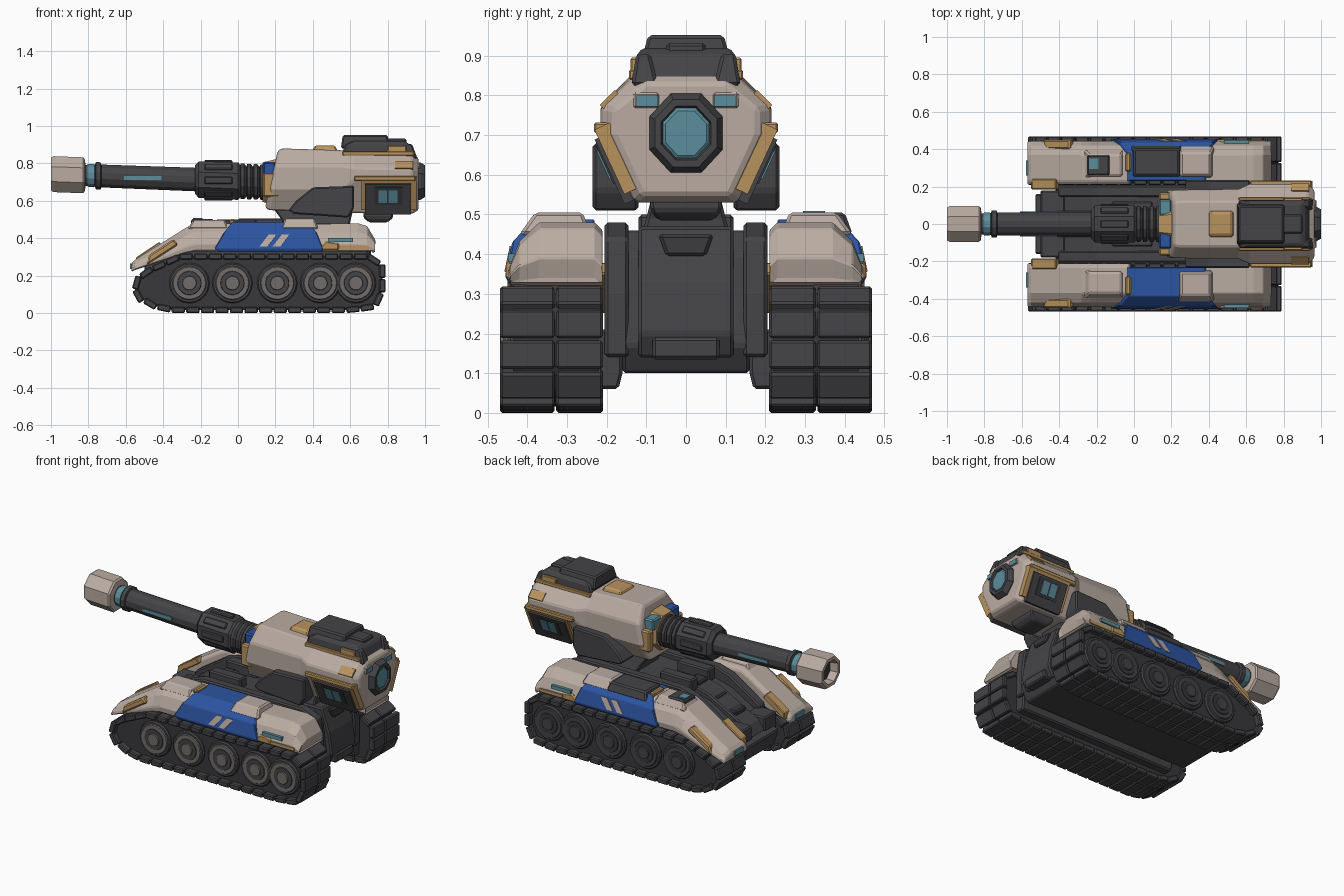
import bpy, bmesh
from math import pi, sin, cos, atan2
from mathutils import Vector, Matrix

cube = bpy.data.objects.get("Cube")
if cube:
    bpy.data.objects.remove(cube)


def material(name, rgb):
    m = bpy.data.materials.new(name)
    m.use_nodes = True
    m.diffuse_color = (*rgb, 1)
    m.node_tree.nodes["Principled BSDF"].inputs["Base Color"].default_value = (*rgb, 1)
    return m


CREAM = material("warm cream", (.49, .41, .36))
DARK = material("charcoal", (.058, .056, .062))
SHADE = material("dark charcoal", (.04, .039, .043))
GOLD = material("ochre gold", (.48, .29, .11))
BLUE = material("cobalt blue", (.025, .09, .36))
TEAL = material("teal glass", (.105, .27, .335))
GREY = material("wheel grey", (.17, .15, .14))


def finish(name, bm, mat, bevel=0):
    bmesh.ops.recalc_face_normals(bm, faces=bm.faces)
    me = bpy.data.meshes.new(name)
    bm.to_mesh(me)
    bm.free()
    me.materials.append(mat)
    ob = bpy.data.objects.new(name, me)
    bpy.context.collection.objects.link(ob)
    if bevel:
        b = ob.modifiers.new("edge", "BEVEL")
        b.width, b.segments, b.limit_method = bevel, 1, "ANGLE"
    return ob


def loft(name, rings, mat, bevel=0):
    """Skin equal-length rings of points and cap both ends."""
    bm = bmesh.new()
    vs = [[bm.verts.new(p) for p in r] for r in rings]
    n = len(vs[0])
    for a, b in zip(vs, vs[1:]):
        for i in range(n):
            bm.faces.new((a[i], a[(i + 1) % n], b[(i + 1) % n], b[i]))
    bm.faces.new(vs[0])
    bm.faces.new(vs[-1])
    return finish(name, bm, mat, bevel)


def stack(name, rows, mat, s=1, bevel=.008):
    """Tapered block from (x0, x1, y0, y1, z) rows."""
    return loft(name, [[(a, s * c, z), (b, s * c, z), (b, s * d, z), (a, s * d, z)]
                       for a, b, c, d, z in rows], mat, bevel)


def box(name, x0, x1, y0, y1, z0, z1, mat, s=1, bevel=.008):
    return stack(name, [(x0, x1, y0, y1, z) for z in (z0, z1)], mat, s, bevel)


def prism(name, pts, y0, y1, mat, s=1, bevel=.008):
    return loft(name, [[(x, s * y, z) for x, z in pts] for y in (y0, y1)], mat, bevel)


def slab(name, lo, hi, x0, x1, t0, t1, d0, d1, mat, s, lean=0):
    """Plate on a sloping side; lo and hi are (y, z), t runs between them."""
    lo, hi = Vector((0, *lo)), Vector((0, *hi))
    up = hi - lo
    out = Vector((0, up.z, -up.y)).normalized()
    flip = Matrix.Scale(s, 4, (0, 1, 0)) if s < 0 else Matrix()
    rings = []
    for d in (d0, d1):
        quad = [(x0, t0), (x1, t0), (x1 + lean, t1), (x0 + lean, t1)]
        rings.append([flip @ (lo + up * t + out * d + Vector((x, 0, 0))) for x, t in quad])
    return loft(name, rings, mat)


def gun(name, stations, mat, n=8):
    """Tube along the slightly raised gun axis; radii are across flats."""
    rings = []
    for x, r in stations:
        cz, k = .705 - .038 * x, r / cos(pi / n)
        rings.append([(x, k * sin(2 * pi * (i + .5) / n), cz + k * cos(2 * pi * (i + .5) / n))
                      for i in range(n)])
    return loft(name, rings, mat)


# Hull
prism("hull", [(-.5, .1), (-.53, .2), (-.22, .38), (0, .44), (.6, .46), (.67, .4),
               (.7, .17), (.66, .1)], -.16, .16, DARK)
prism("rear_plate", [(.5, .14), (.5, .47), (.66, .47), (.71, .33), (.73, .2), (.7, .14)],
      -.12, .12, DARK)
box("rear_step", .66, .735, -.085, .085, .135, .19, DARK)
stack("rear_hatch_plate", [(.64, .7, -.05, .05, .395), (.64, .69, -.07, .07, .45)], SHADE)
prism("glacis_plate", [(-.5, .22), (-.46, .28), (-.2, .42), (-.04, .46), (0, .4)], -.07, .07, DARK)
for i in range(3):
    x = -.38 + .13 * i
    box("deck_slat", x, x + .08, -.05, .05, .3, .35 + .055 * i, SHADE)
for s in (1, -1):
    prism("hull_ridge", [(-.42, .18), (-.4, .32), (-.2, .45), (-.1, .48), (.58, .48),
                         (.68, .44), (.7, .3), (.7, .14)], .145, .205, DARK, s)
    box("nose_block", -.5, -.37, .06, .18, .18, .3, DARK, s)
    box("deck_box", -.12, .1, .05, .12, .42, .5, DARK, s)
    stack("inner_skirt", [(-.42, .68, .17, .23, .06), (-.42, .68, .16, .23, .1),
                          (-.42, .68, .16, .23, .21)], DARK, s)

# Track belts and wheels
OUTLINE = [(-.552, .125), (-.535, .185), (-.47, .23), (-.31, .302), (.7, .302), (.755, .265),
           (.772, .23), (.772, .12), (.745, .06), (.7, .03), (.6, .016), (-.35, .016),
           (-.45, .038), (-.53, .085)]


def walk(points, count):
    """Evenly spaced points and directions around a closed outline."""
    segs = [(Vector(a), Vector(b)) for a, b in zip(points, points[1:] + points[:1])]
    step = sum((b - a).length for a, b in segs) / count
    pos = step / 2
    for a, b in segs:
        d, length = (b - a).normalized(), (b - a).length
        while pos < length:
            yield a + d * pos, d, step
            pos += step
        pos -= length


for s in (1, -1):
    prism("track_core", OUTLINE, .22, .435, SHADE, s, 0)
    bm = bmesh.new()
    for p, d, step in walk(OUTLINE, 38):
        for y, w in ((.268, .118), (.4, .138)):
            m = (Matrix.Translation((p.x, s * y, p.y)) @ Matrix.Rotation(-atan2(d.y, d.x), 4, "Y")
                 @ Matrix.Diagonal((step * .92, w, .034, 1)))
            bmesh.ops.create_cube(bm, size=1, matrix=m)
    for v in bm.verts:
        v.co.z = max(v.co.z, 0)
    finish("track_links", bm, DARK, .006)
    ring_mat, gap_mat = (GREY, DARK) if s < 0 else (DARK, SHADE)
    for x in (-.26, -.03, .21, .44, .63):
        for r, y, mat in ((.108, .45, DARK), (.092, .456, ring_mat), (.066, .46, gap_mat),
                          (.038, .468, ring_mat)):
            rings = [[(x + k * r * cos(2 * pi * i / 20), s * t, .16 + k * r * sin(2 * pi * i / 20))
                      for i in range(20)] for t, k in ((.4, 1), (y - .008, 1), (y, .94))]
            loft("wheel", rings, mat)


# Fenders
def fender(name, rows, mat, s):
    rings = []
    for x, zb, zt in rows:
        h = zt - zb
        rings.append([(x, s * y, z) for y, z in (
            (.21, zb), (.44, zb), (.445, zb + .25 * h), (.42, zb + .68 * h),
            (.37, zt), (.23, zt), (.21, zt - .02))])
    return loft(name, rings, mat, .006)


PANEL = ((.456, .345), (.438, .43))
for s in (1, -1):
    fender("front_fender", [(-.57, .22, .265), (-.55, .23, .285), (-.28, .32, .455),
                            (-.23, .33, .48), (-.02, .33, .48)], CREAM, s)
    stack("fender_side_panel", [(-.1, .45, .23, .446, .325), (-.125, .455, .23, .456, .345),
                                (-.075, .42, .23, .438, .43), (-.03, .375, .23, .385, .487)],
          BLUE, s, .004)
    for x in (.115, .185):
        slab("panel_stripe", *PANEL, x, x + .042, .12, .88, -.004, .004, CREAM, s, .05)
    fender("rear_fender", [(.37, .33, .475), (.64, .33, .48), (.69, .33, .465),
                           (.735, .33, .39), (.72, .32, .34)], CREAM, s)
    stack("fender_top_box", [(.23, .43, .24, .42, .45), (.25, .41, .26, .38, .505)], CREAM, s)
    stack("fender_front_box", [(-.27, -.05, .24, .4, .45), (-.24, -.07, .26, .37, .497)], CREAM, s)
    box("fender_tab", -.045, -.015, .28, .38, .47, .502, GOLD, s)
    prism("fender_front_trim", [(-.49, .255), (-.475, .31), (-.345, .395), (-.32, .365)],
          .4, .45, GOLD, s)
    prism("fender_inner_trim", [(-.55, .25), (-.545, .297), (-.42, .38), (-.4, .35)],
          .185, .24, GOLD, s, .004)
    prism("fender_rear_trim", [(.42, .335), (.47, .385), (.54, .375), (.54, .335)],
          .4, .453, GOLD, s)
    box("fender_edge_trim", .54, .7, .4, .449, .34, .36, GOLD, s, 0)
    box("fender_rear_light", .48, .615, .4, .449, .38, .402, TEAL, s, 0)
    box("fender_tip_light", -.577, -.55, .26, .34, .235, .265, TEAL, s, 0)
stack("fender_stowage", [(-.02, .26, .24, .42, .45), (0, .24, .26, .4, .505)], DARK)
box("fender_hatch_frame", -.25, -.13, .26, .37, .47, .503, DARK)
box("fender_hatch_glass", -.24, -.19, .295, .35, .49, .509, TEAL, 1, 0)

# Turret
stack("turret_neck", [(.28, .6, -.12, .12, .42), (.24, .6, -.1, .1, .49),
                      (.18, .62, -.08, .08, .57)], DARK)
stack("turret_rear_foot", [(.7, .8, -.07, .07, .485), (.67, .83, -.09, .09, .51),
                           (.67, .83, -.09, .09, .57)], DARK)
rings = []
for x, lean, a, zt, w, zu, zl, b, zb in ((.175, .22, .11, .865, .165, .775, .67, .11, .565),
                                         (.195, .2, .12, .88, .182, .785, .66, .125, .55),
                                         (.56, 0, .12, .87, .187, .785, .66, .125, .54),
                                         (.62, 0, .13, .86, .215, .775, .71, .13, .535),
                                         (.93, 0, .125, .855, .215, .77, .71, .13, .53),
                                         (.965, 0, .1, .83, .18, .765, .7, .11, .55)):
    half = [(b, zb), (w, zl), (w, zu), (a, zt)]
    section = half + [(-y, z) for y, z in reversed(half)]
    rings.append([(x + lean * (z - .7), y, z) for y, z in section])
loft("turret_shell", rings, CREAM, .008)
gun("turret_collar", [(.13, .105), (.22, .13)], GOLD)
for s in (1, -1):
    box("collar_side", .135, .22, .125, .168, .62, .75, GOLD, s)
box("collar_glass", .135, .2, .045, .13, .74, .808, TEAL)
box("collar_cover", .135, .2, -.13, -.045, .74, .808, BLUE)
stack("roof_block", [(.39, .54, -.08, .08, .85), (.41, .52, -.06, .06, .895)], GOLD)
stack("roof_hatch", [(.55, .95, -.135, .135, .82), (.57, .92, -.125, .125, .9),
                     (.62, .89, -.11, .11, .92)], DARK)
stack("roof_hatch_top", [(.55, .81, -.115, .115, .88), (.56, .8, -.095, .095, .952)], DARK)
box("roof_hatch_rib", .7, .9, -.05, .05, .9, .932, DARK)
LOWER, UPPER = ((.135, .535), (.216, .71)), ((.215, .773), (.13, .857))
for s in (1, -1):
    prism("turret_cheek", [(.27, .55), (.31, .6), (.4, .672), (.62, .68), (.62, .56),
                           (.59, .51), (.3, .53)], .12, .235, DARK, s)
    slab("vent_frame", *LOWER, .66, .955, .12, 1.05, -.03, .012, GOLD, s)
    box("vent_ledge", .62, .95, .19, .232, .705, .732, GOLD, s, .005)
    slab("vent_panel", *LOWER, .68, .925, 0, .93, -.03, .022, DARK, s)
    slab("vent_recess", *LOWER, .73, .88, .3, .84, .02, .026, SHADE, s)
    for x in (.75, .805):
        slab("vent_glass", *LOWER, x, x + .047, .38, .78, .025, .03, TEAL, s)
    slab("roof_side_trim", *UPPER, .84, .935, 0, .45, -.02, .004, GOLD, s)
    box("hatch_trim", .56, .94, .12, .144, .84, .864, GOLD, s, .004)
    stack("hatch_fin", [(.78, .96, .07, .138, .825), (.8, .93, .09, .125, .905)], DARK, s)
    box("hatch_fin_edge", .8, .9, .12, .14, .84, .895, GOLD, s, .004)
    box("tail_vent_frame", .94, .97, .065, .135, .765, .81, CREAM, s)
    box("tail_vent_glass", .95, .975, .07, .125, .772, .8, TEAL, s, 0)


# Rear lens
def oval(name, stations, mat):
    loft(name, [[(x, .1 * k * sin(pi * (i + .5) / 4), .705 + .108 * k * cos(pi * (i + .5) / 4))
                 for i in range(8)] for x, k in stations], mat)


oval("lens_housing", [(.9, 1), (.975, 1), (1, .85), (1, .68), (.985, .62)], DARK)
oval("lens", [(.95, .64), (.988, .64), (.994, .56)], TEAL)

# Gun
for i in range(4):
    x = .01 + .035 * i
    gun("recoil_ring", [(x, .08), (x + .005, .095), (x + .023, .095), (x + .035, .08)], DARK, 12)
gun("gun_sleeve", [(-.23, .075), (-.21, .098), (0, .1), (.02, .08)], DARK)
for i in range(8):
    a = pi * i / 4
    rib = box("sleeve_rib", -.18, -.03, -.02, .02, .08, .108, DARK, 1, .005)
    rib.matrix_world = Matrix.Translation((0, 0, .709)) @ Matrix.Rotation(a, 4, "X")
gun("barrel", [(-.84, .054), (-.74, .061), (-.2, .063)], DARK, 12)
gun("barrel_collar", [(-.765, .058), (-.76, .073), (-.735, .073), (-.73, .058)], DARK, 12)
gun("barrel_glow", [(-.805, .06), (-.77, .062)], TEAL, 12)
for s in (1, -1):
    box("barrel_light", -.61, -.41, .05, .067, .712, .733, TEAL, s, 0)
gun("muzzle", [(-.815, .06), (-.82, .088), (-.83, .096), (-.985, .096), (-1, .088),
               (-1, .068), (-.93, .06)], CREAM)
gun("muzzle_bore", [(-.95, .064), (-.92, .06)], SHADE)
